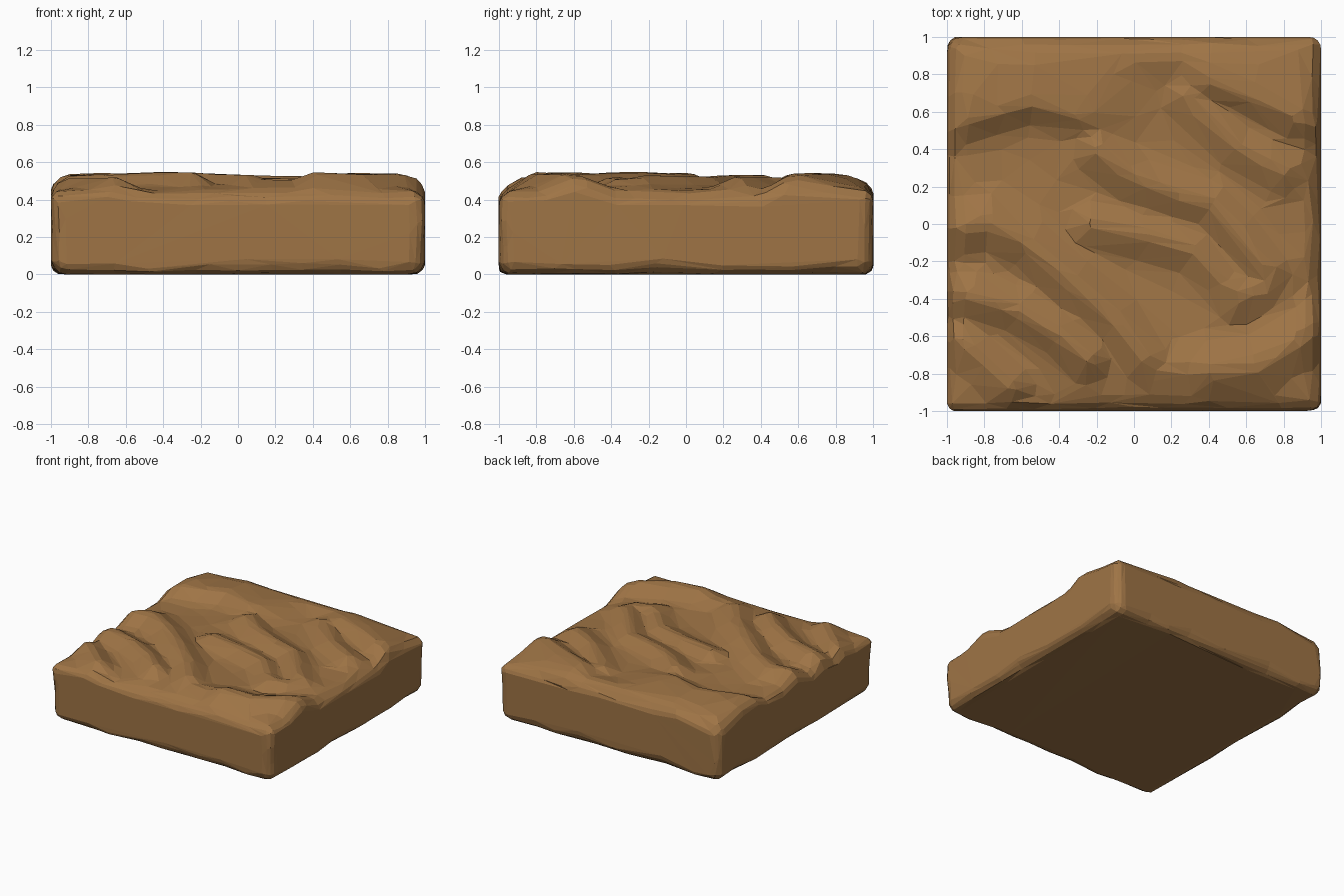
import bpy, bmesh, math
from mathutils import Vector, noise

if "Cube" in bpy.data.objects:
    bpy.data.objects.remove(bpy.data.objects["Cube"])

# Crest lines of the eroded relief: (steep width, gentle width, height, points).
# Steep side lies to the right of travel (south / south-west).
RIDGES = [
    (0.12, 0.50, 0.085, [(-.97, .53), (-.85, .58), (-.55, .66), (-.32, .60)]),
    (0.14, 0.12, 0.075, [(-.18, .40), (-.05, .29), (.1, .21), (.42, .11), (.52, .0), (.68, -.2)]),
    (0.13, 0.12, 0.065, [(-.22, .0), (.1, -.07), (.33, -.14), (.46, -.28), (.56, -.40)]),
    (0.12, 0.12, 0.06, [(.56, -.36), (.68, -.36), (.74, -.24)]),
    (0.15, 0.15, 0.085, [(-.92, -.02), (-.78, .01), (-.55, -.12), (-.3, -.33), (-.1, -.5), (.05, -.7)]),
    (0.13, 0.13, 0.085, [(-.95, -.38), (-.85, -.38), (-.6, -.47), (-.4, -.59), (-.25, -.72)]),
    (0.13, 0.11, 0.06, [(-.95, -.62), (-.8, -.72), (-.66, -.86)]),
    (0.15, 0.17, 0.085, [(.42, -.78), (.65, -.76), (.85, -.64), (.97, -.57)]),
    (0.13, 0.15, 0.05, [(.1, -.76), (.42, -.78)]),
    (0.12, 0.30, 0.085, [(.42, .76), (.6, .70), (.85, .58), (.97, .55)]),
    (0.13, 0.12, 0.06, [(.28, .68), (.42, .55), (.55, .42), (.8, .28)]),
    (0.20, 0.20, 0.045, [(-.3, .9), (.4, .92)]),
]


def crest(x, y, steep, gentle, height, pts):
    """Height of one ridge at a point, falling off unequally on its two sides."""
    best, side = 9.0, 0.0
    p = Vector((x, y))
    for a, b in zip(pts, pts[1:]):
        a, b = Vector(a), Vector(b)
        d = b - a
        t = max(0.0, min(1.0, (p - a).dot(d) / d.length_squared))
        off = p - a - d * t
        if off.length < best:
            best = off.length
            side = (d.x * off.y - d.y * off.x) / (d.length * best + 1e-9)
    w = steep + (gentle - steep) * (side + 1) / 2
    return height * math.exp(-(best / w) ** 2 * 1.4)


def top_height(x, y):
    h = [crest(x, y, *r) for r in RIDGES]
    relief = min(sum(v ** 4 for v in h) ** 0.25, 0.09)   # soft maximum
    wobble = 0.012 * noise.noise(Vector((x * 3, y * 3, 0.5)))
    e = max(0.0, (max(abs(x), abs(y)) - 0.84) / 0.16)
    return 0.455 + relief * (1 - 0.3 * e * e) + wobble - 0.02 * e * e


# Finely divided block
bm = bmesh.new()
bmesh.ops.create_cube(bm, size=2)
bmesh.ops.subdivide_edges(bm, edges=bm.edges[:], cuts=47, use_grid_fill=True)
for v in bm.verts:
    p = Vector((v.co.x, v.co.y, v.co.z * 0.25 + 0.25))
    # Rounded, slightly uneven edges
    r = 0.075 + 0.05 * noise.noise(p * 3.2)
    q = Vector((max(-1 + r, min(1 - r, p.x)), max(-1 + r, min(1 - r, p.y)),
                max(r, min(0.5 - r, p.z))))
    if (p - q).length > 1e-6:
        p = q + (p - q).normalized() * r
    # Relief fades out down the sides
    k = max(0.0, min(1.0, (p.z - 0.12) / 0.36))
    p.z += (top_height(p.x, p.y) - 0.5) * k
    v.co = p
bmesh.ops.recalc_face_normals(bm, faces=bm.faces[:])
me = bpy.data.meshes.new("ground_block")
bm.to_mesh(me)
bm.free()
block = bpy.data.objects.new("ground_block", me)
bpy.context.collection.objects.link(block)

# Reduce to irregular flat facets
dec = block.modifiers.new("facets", 'DECIMATE')
dec.ratio = 0.04

# Earth colour
mat = bpy.data.materials.new("earth_brown")
mat.diffuse_color = (0.345, 0.175, 0.06, 1)
mat.use_nodes = True
mat.node_tree.nodes["Principled BSDF"].inputs["Base Color"].default_value = mat.diffuse_color
me.materials.append(mat)
